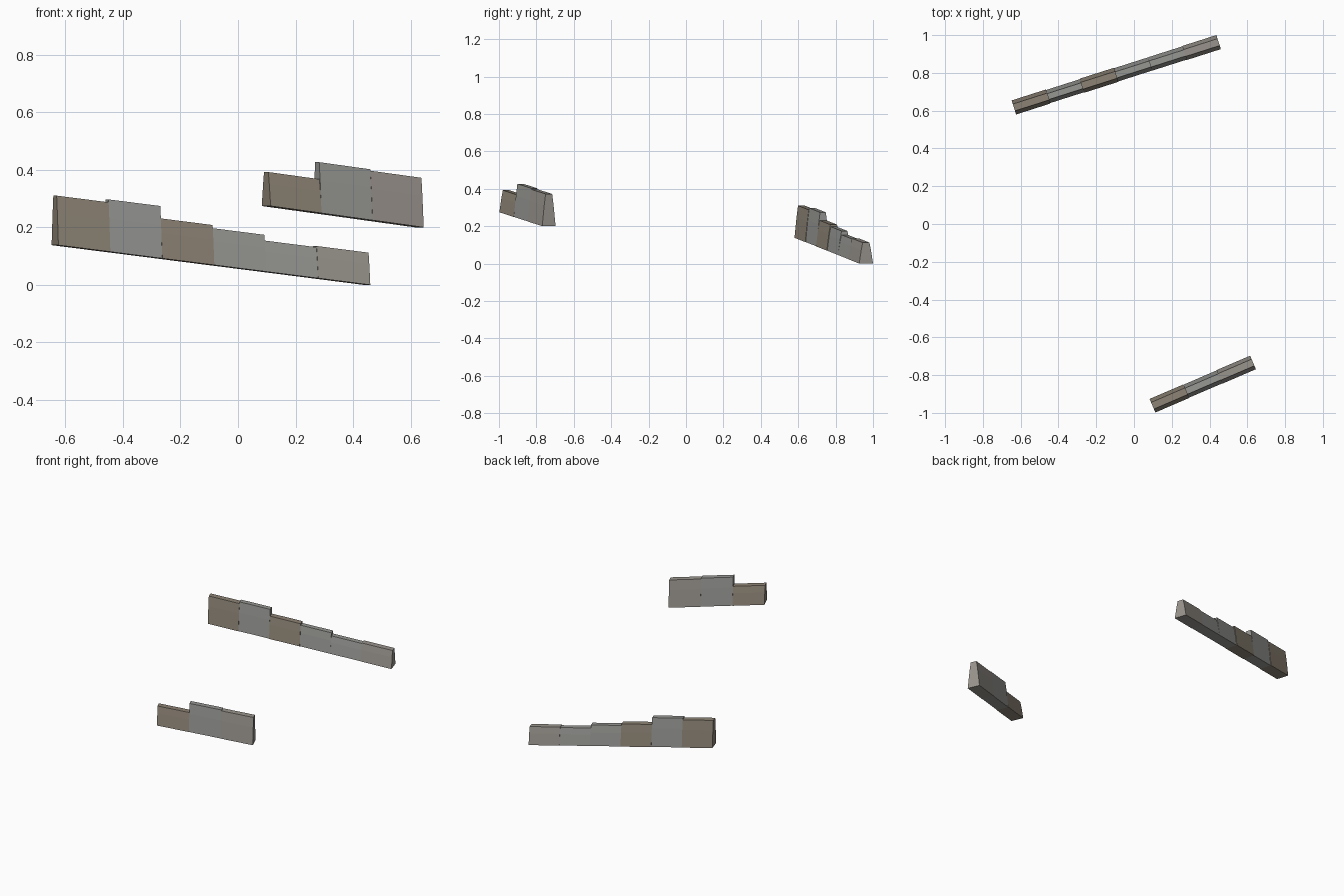
import bpy
import bmesh
from mathutils import Vector

if "Cube" in bpy.data.objects:
    bpy.data.objects.remove(bpy.data.objects["Cube"])


def material(name, color):
    m = bpy.data.materials.new(name)
    m.diffuse_color = (*color, 1)
    m.use_nodes = True
    m.node_tree.nodes["Principled BSDF"].inputs["Base Color"].default_value = m.diffuse_color
    return m


BROWN = material("brown_stone", (0.27, 0.23, 0.18))
GREY = material("grey_stone", (0.31, 0.31, 0.295))
PALE = material("pale_stone", (0.32, 0.295, 0.265))

HALF = 0.039      # half width at the base
INSET = 0.02      # how far each side leans in by the top


def block(name, a, b, height, scale, mat):
    """Tapered wall block from a to b, with upright ends and a slight crease on the sides."""
    along = (b - a).normalized()
    side = Vector((-along.y, along.x, 0)).normalized()
    w = HALF * scale
    half = [(w, 0), (w - INSET * 0.58, height * 0.64), (w - INSET, height)]
    profile = half + [(-u, z) for u, z in reversed(half)]
    bm = bmesh.new()
    ends = [[bm.verts.new(p + side * u + Vector((0, 0, z))) for u, z in profile]
            for p in (a, b)]
    n = len(profile)
    for i in range(n):
        j = (i + 1) % n
        bm.faces.new((ends[0][i], ends[0][j], ends[1][j], ends[1][i]))
    for ring in ends:
        bm.faces.new(ring)
    bmesh.ops.recalc_face_normals(bm, faces=bm.faces)
    mesh = bpy.data.meshes.new(name)
    bm.to_mesh(mesh)
    bm.free()
    mesh.materials.append(mat)
    bpy.context.collection.objects.link(bpy.data.objects.new(name, mesh))


def wall(name, start, end, blocks):
    """Row of equally long blocks following a sloping line."""
    start, end = Vector(start), Vector(end)
    n = len(blocks)
    for i, (height, scale, mat) in enumerate(blocks):
        block(f"{name}_block_{i + 1}", start.lerp(end, i / n),
              start.lerp(end, (i + 1) / n), height, scale, mat)


# long back wall: height, width scale, stone
wall("back_wall", (-0.636, 0.617, 0.138), (0.448, 0.963, 0.0), [
    (0.172, 1.0, BROWN), (0.182, 0.93, GREY), (0.139, 1.0, BROWN),
    (0.128, 0.94, GREY), (0.108, 0.95, GREY), (0.112, 1.0, PALE)])

# short front wall, higher up the slope
wall("front_wall", (0.098, -0.962, 0.274), (0.63, -0.733, 0.2), [
    (0.118, 1.0, BROWN), (0.177, 0.96, GREY), (0.172, 1.0, PALE)])
